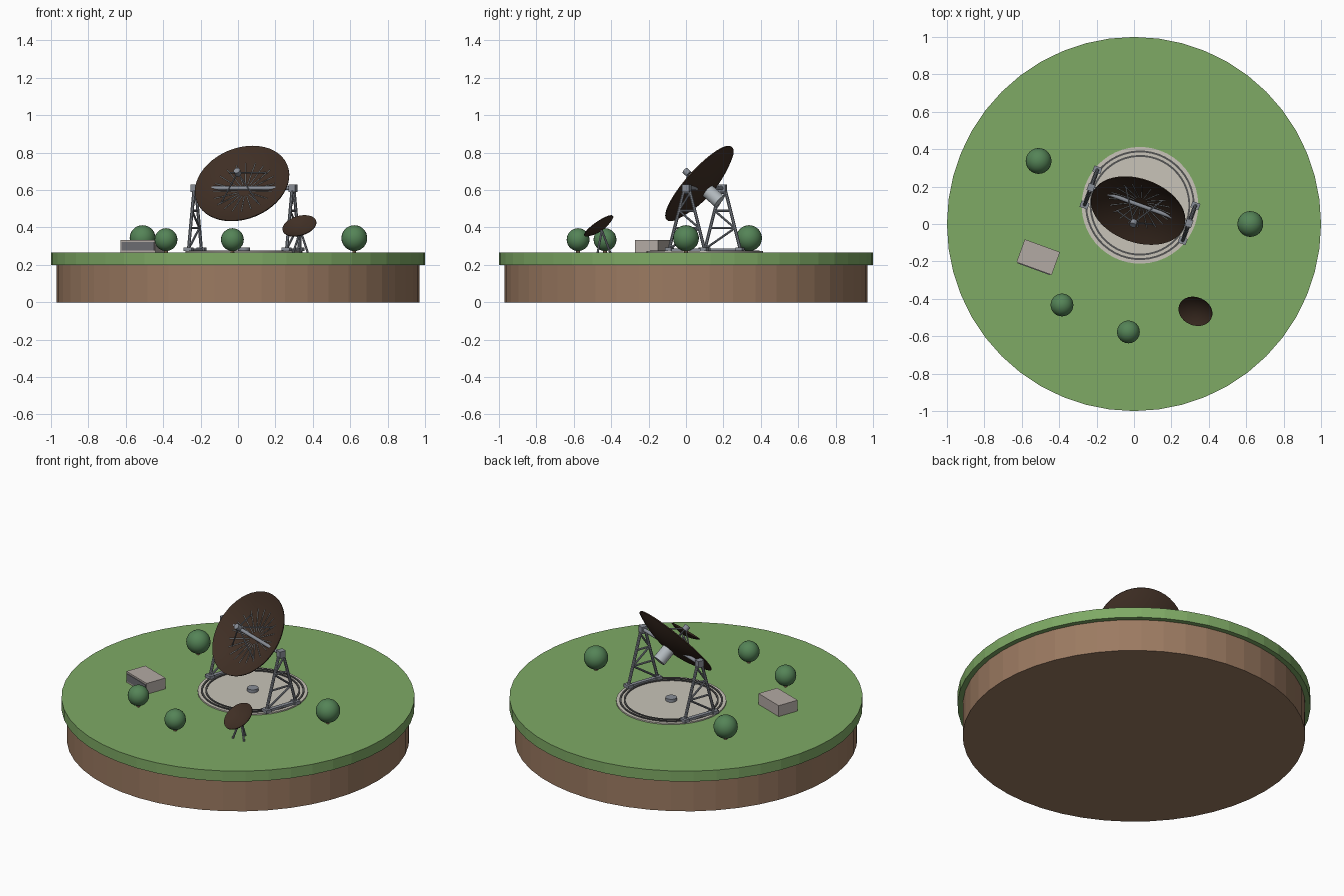
import bpy, bmesh, math
from mathutils import Matrix, Vector

cube = bpy.data.objects.get("Cube")
if cube:
    bpy.data.objects.remove(cube, do_unlink=True)


def material(name, *rgb):
    m = bpy.data.materials.new(name)
    m.use_nodes = True
    m.diffuse_color = (*rgb, 1)
    m.node_tree.nodes["Principled BSDF"].inputs["Base Color"].default_value = (*rgb, 1)
    return m


GRASS = material("grass green", 0.21, 0.40, 0.13)
SOIL = material("soil brown", 0.33, 0.195, 0.12)
LEAF = material("leaf green", 0.09, 0.23, 0.095)
DISH = material("dark brown", 0.05, 0.028, 0.018)
STEEL = material("steel grey", 0.25, 0.27, 0.31)
PALE = material("pale steel", 0.45, 0.49, 0.52)
CONCRETE = material("concrete", 0.58, 0.55, 0.48)
RAIL = material("rail grey", 0.09, 0.09, 0.09)
WALL = material("wall beige", 0.45, 0.40, 0.37)
PANEL = material("panel grey", 0.15, 0.15, 0.165)

GROUND = 0.265
TURN = Matrix.Rotation(math.radians(-20), 4, 'Z')


def finish(name, bm, mat, matrix=None, smooth=False):
    bmesh.ops.recalc_face_normals(bm, faces=bm.faces)
    if matrix is not None:
        bm.transform(matrix)
    mesh = bpy.data.meshes.new(name)
    bm.to_mesh(mesh)
    bm.free()
    mesh.materials.append(mat)
    ob = bpy.data.objects.new(name, mesh)
    bpy.context.collection.objects.link(ob)
    if smooth:
        bpy.ops.object.select_all(action='DESELECT')
        ob.select_set(True)
        bpy.context.view_layer.objects.active = ob
        bpy.ops.object.shade_smooth_by_angle(angle=math.radians(35))
    return ob


def add_box(bm, centre, size):
    bmesh.ops.create_cube(bm, size=1, matrix=Matrix.Translation(centre) @ Matrix.Diagonal((*size, 1)))


def add_rod(bm, a, b, r, sides=8):
    a, b = Vector(a), Vector(b)
    d = b - a
    rot = d.to_track_quat('Z', 'Y').to_matrix().to_4x4()
    bmesh.ops.create_cone(bm, cap_ends=True, segments=sides, radius1=r, radius2=r, depth=d.length,
                          matrix=Matrix.Translation((a + b) / 2) @ rot)


def rod(name, a, b, r, mat, sides=24, matrix=None, smooth=True):
    bm = bmesh.new()
    add_rod(bm, a, b, r, sides)
    return finish(name, bm, mat, matrix, smooth)


def lathe(name, profile, mat, matrix, sides=48):
    bm = bmesh.new()
    verts = [bm.verts.new((r, 0, z)) for r, z in profile]
    edges = [bm.edges.new(pair) for pair in zip(verts, verts[1:])]
    bmesh.ops.spin(bm, geom=verts + edges, cent=(0, 0, 0), axis=(0, 0, 1),
                   angle=math.tau, steps=sides)
    bmesh.ops.remove_doubles(bm, verts=bm.verts, dist=1e-5)
    return finish(name, bm, mat, matrix, True)


def bowl(radius, depth, bottom, thick):
    # Closed parabolic shell: inside from centre to rim, then back underneath
    steps = [i / 10 for i in range(11)]
    inner = [(radius * t, bottom + depth * t * t) for t in steps]
    return inner + [(r, z - thick) for r, z in reversed(inner)]


# Island
rod("soil_base", (0, 0, 0), (0, 0, 0.2), 0.97, SOIL, 48, smooth=False)
rod("grass_top", (0, 0, 0.2), (0, 0, GROUND), 1.0, GRASS, 48, smooth=False)

# Pad with circular rails and a centre hub
site = Matrix.Translation((0.032, 0.1, 0)) @ TURN
rod("pad", (0, 0, GROUND - 0.01), (0, 0, 0.273), 0.312, CONCRETE, 48, site)
for name, r in (("outer_rail", 0.288), ("inner_rail", 0.264)):
    lathe(name, [(r - 0.005, 0.272), (r - 0.005, 0.278), (r + 0.005, 0.278), (r + 0.005, 0.272)],
          RAIL, site)
rod("pad_hub", (0, 0, 0.27), (0, 0, 0.292), 0.032, STEEL, 24, site)

# Lattice towers on either side
SPAN, PIVOT = 0.279, 0.61
for side, name in ((-1, "right"), (1, "left")):
    bm = bmesh.new()
    x = side * SPAN

    def leg(s, t):
        return Vector((x, s * (0.1 - 0.083 * t), 0.285 + 0.31 * t))

    levels = (0, 0.36, 0.66, 0.97)
    for s in (-1, 1):
        add_rod(bm, leg(s, 0), leg(s, 1), 0.009)
        add_box(bm, (x, s * 0.1, 0.283), (0.045, 0.035, 0.02))
    for i, (low, high) in enumerate(zip(levels, levels[1:])):
        s = 1 if i % 2 else -1
        add_rod(bm, leg(s, low), leg(-s, high), 0.006)
        add_rod(bm, leg(-1, high), leg(1, high), 0.006)
    add_box(bm, (x, 0, 0.281), (0.024, 0.2, 0.014))
    add_box(bm, (x, 0, PIVOT), (0.036, 0.04, 0.042))
    finish(name + "_tower", bm, STEEL, site)

# Axle and main dish, local z along the aim
rod("axle", (-SPAN, 0, PIVOT), (SPAN, 0, PIVOT), 0.011, STEEL, 12, site)
aim = site @ Matrix.Translation((0, 0, PIVOT)) @ Matrix.Rotation(math.radians(50), 4, 'X')
R, DEPTH, BOTTOM = 0.261, 0.062, -0.02
lathe("main_dish", bowl(R, DEPTH, BOTTOM, 0.006), DISH, aim)
rod("counterweight", (0, 0, -0.11), (0, 0, -0.02), 0.038, PALE, 24, aim)


def surface(angle, r):
    return Vector((r * math.cos(angle), r * math.sin(angle), BOTTOM + DEPTH * (r / R) ** 2))


# Thin ribs lying in the dish
bm = bmesh.new()
for i in range(20):
    a = math.tau * (i + 0.5) / 20
    add_rod(bm, surface(a, 0.04), surface(a, 0.17), 0.0022, 5)
finish("dish_ribs", bm, PALE, aim)

# Feed on four struts
bm = bmesh.new()
for i in range(4):
    add_rod(bm, surface(math.tau * (i + 0.5) / 4, 0.15), (0, 0, 0.13), 0.004, 6)
finish("feed_struts", bm, STEEL, aim)
rod("feed", (0, 0, 0.118), (0, 0, 0.148), 0.018, STEEL, 16, aim)

# Small dish on a tripod
small = (Matrix.Translation((0.328, -0.468, 0.41)) @ Matrix.Rotation(math.radians(-23), 4, 'Z')
         @ Matrix.Rotation(math.radians(37), 4, 'X'))
lathe("small_dish", bowl(0.093, 0.024, -0.024, 0.004), DISH, small, 32)
bm = bmesh.new()
top = Vector((0.334, -0.45, 0.385))
for i in range(3):
    a = math.radians(90 + 120 * i)
    add_rod(bm, top, (top.x + 0.045 * math.cos(a), top.y + 0.045 * math.sin(a), GROUND), 0.006)
finish("small_dish_tripod", bm, STEEL)

# Control hut with a grey panel on its front
hut = Matrix.Translation((-0.512, -0.177, GROUND)) @ TURN
bm = bmesh.new()
add_box(bm, (0, 0, 0.034), (0.2, 0.13, 0.068))
finish("hut", bm, WALL, hut)
bm = bmesh.new()
add_box(bm, (0, -0.066, 0.034), (0.185, 0.006, 0.046))
finish("hut_panel", bm, PANEL, hut)

# Round bushes
for x, y, r in ((-0.51, 0.337, 0.069), (0.622, 0, 0.069), (-0.385, -0.433, 0.061), (-0.03, -0.577, 0.061)):
    bm = bmesh.new()
    bmesh.ops.create_uvsphere(bm, u_segments=24, v_segments=16, radius=r)
    finish("bush", bm, LEAF, Matrix.Translation((x, y, GROUND + r + 0.009)), True)
    rod("bush_trunk", (x, y, GROUND), (x, y, GROUND + 0.03), 0.01, SOIL, 8)
